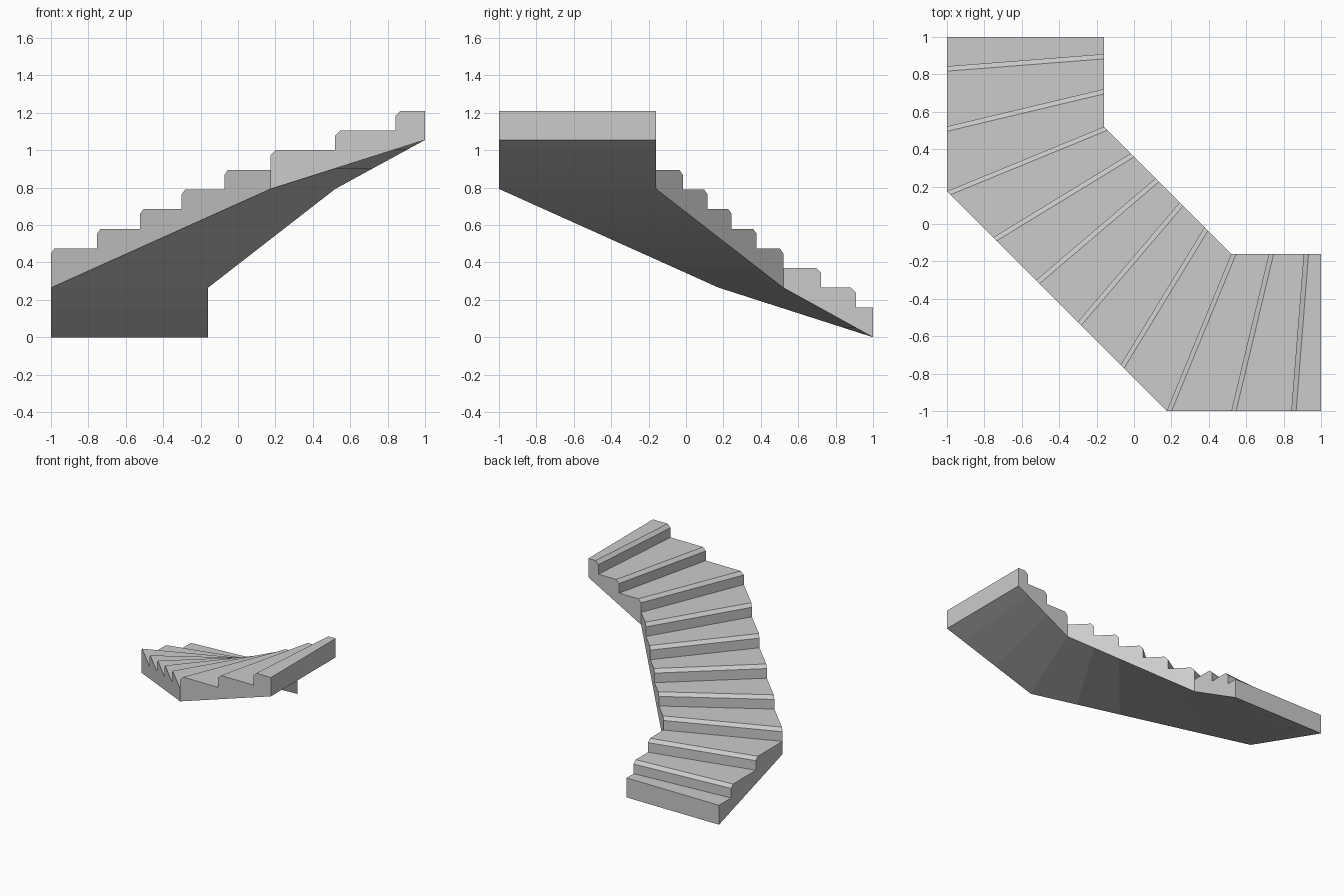
import bpy, bmesh
from mathutils import Vector

if "Cube" in bpy.data.objects:
    bpy.data.objects.remove(bpy.data.objects["Cube"])

# Plan corners of the flight: two straight ends joined by a diagonal run
OUTER = [(-1, 1), (-1, 0.175), (0.175, -1), (1, -1)]
INNER = [(-0.16, 1), (-0.16, 0.52), (0.52, -0.16), (1, -0.16)]
SOFFIT = [0, 0.265, 0.793, 1.055]           # underside height at each corner

# Riser positions as (section, fraction along section)
RISERS = [(0, 0), (0, 0.19), (0, 0.58),
          (1, 0), (1, 0.21), (1, 0.405), (1, 0.595), (1, 0.79),
          (2, 0), (2, 0.418), (2, 0.807), (2, 1)]
FIRST, RISE, BEVEL = 0.16, 0.105, 0.026


def point(path, station, z, advance=0):
    s, f = station
    a, b = Vector(path[s]), Vector(path[s + 1])
    p = a.lerp(b, f) + (b - a).normalized() * advance
    return p.x, p.y, z


def soffit(station):
    s, f = station
    return SOFFIT[s] + (SOFFIT[s + 1] - SOFFIT[s]) * f


def step_profile(path, i):
    """Side outline of one step: soffit, back edge, tread, nosing, riser."""
    a, b = RISERS[i], RISERS[i + 1]
    top = FIRST + RISE * i
    pts = [point(path, a, soffit(a)), point(path, b, soffit(b)), point(path, b, top)]
    if i == 0:
        pts.append(point(path, a, top))
    else:
        pts += [point(path, a, top, BEVEL), point(path, a, top - BEVEL),
                point(path, a, top - RISE)]
    return pts


# Winding staircase as one closed solid
bm = bmesh.new()
count = len(RISERS) - 1
for i in range(count):
    out = [bm.verts.new(p) for p in step_profile(OUTER, i)]
    inn = [bm.verts.new(p) for p in step_profile(INNER, i)]
    bm.faces.new(out)
    bm.faces.new(inn[::-1])
    n = len(out)
    for k in range(n):
        # skip the hidden faces shared between neighbouring steps
        if (k == 1 and i < count - 1) or (k == n - 1 and i > 0):
            continue
        m = (k + 1) % n
        bm.faces.new((out[k], inn[k], inn[m], out[m]))
bmesh.ops.remove_doubles(bm, verts=bm.verts, dist=1e-4)
bmesh.ops.recalc_face_normals(bm, faces=bm.faces)
mesh = bpy.data.meshes.new("winding_staircase")
bm.to_mesh(mesh)
bm.free()
bpy.context.collection.objects.link(bpy.data.objects.new("winding_staircase", mesh))
